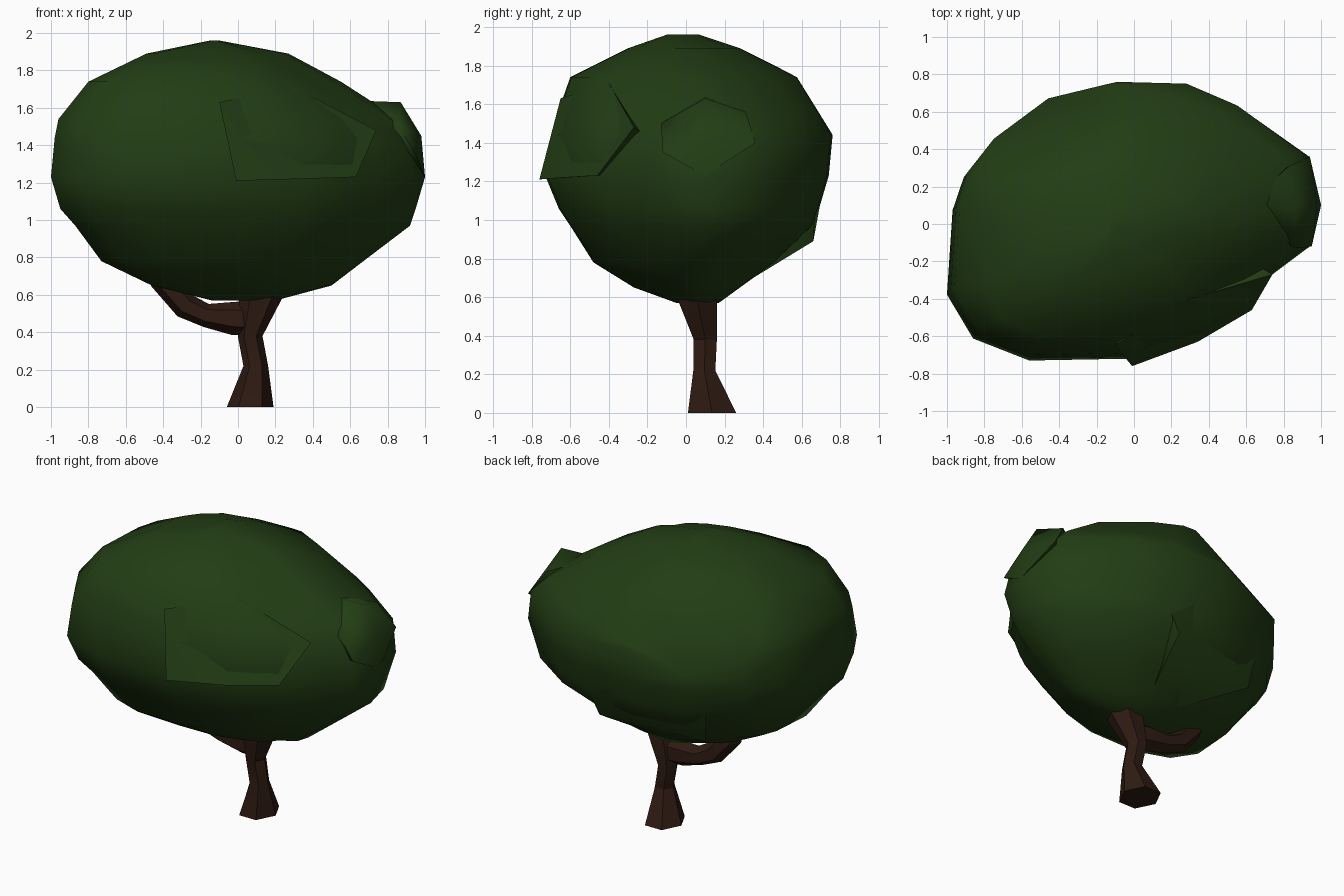
import bpy, bmesh, math


def material(name, color):
    m = bpy.data.materials.new(name)
    m.diffuse_color = (*color, 1)
    return m


LEAF = material("leaf", (0.016, 0.046, 0.007))
BARK = material("bark", (0.028, 0.011, 0.006))


def finish(name, bm, mat, angle):
    bmesh.ops.recalc_face_normals(bm, faces=bm.faces)
    me = bpy.data.meshes.new(name)
    bm.to_mesh(me)
    bm.free()
    me.materials.append(mat)
    me.shade_smooth()
    me.set_sharp_from_angle(angle=math.radians(angle))
    ob = bpy.data.objects.new(name, me)
    bpy.context.collection.objects.link(ob)
    return ob


def loft(rings):
    bm = bmesh.new()
    vs = [[bm.verts.new(p) for p in ring] for ring in rings]
    n = len(vs[0])
    for a, b in zip(vs, vs[1:]):
        for i in range(n):
            j = (i + 1) % n
            bm.faces.new((a[i], a[j], b[j], b[i]))
    bm.faces.new(vs[0])
    bm.faces.new(vs[-1])
    return bm


def clump(name, points):
    bm = bmesh.new()
    for p in points:
        bm.verts.new(p)
    res = bmesh.ops.convex_hull(bm, input=bm.verts)
    junk = {g for g in res["geom_interior"] + res["geom_unused"]
            if isinstance(g, bmesh.types.BMVert)}
    bmesh.ops.delete(bm, geom=list(junk), context='VERTS')
    return finish(name, bm, LEAF, 60)


def limb(name, path):
    # path entries: x, y, z, tilt in degrees, radius across, radius in depth
    rings = []
    for x, y, z, tilt, ra, ry in path:
        t = math.radians(tilt)
        ring = []
        for i in range(6):
            a = math.radians(60 * i)
            u = ra * math.cos(a)
            ring.append((x + u * math.cos(t), y + ry * math.sin(a) / 0.866,
                         z + u * math.sin(t)))
        rings.append(ring)
    return finish(name, loft(rings), BARK, 25)


# Crown: one plan outline scaled to the extents at each height
plan = [(-0.08, 0.75), (0.3, 0.74), (0.58, 0.62), (0.94, 0.36), (1, 0.1),
        (0.95, -0.12), (0.74, -0.28), (0.62, -0.46), (0.34, -0.62), (-0.03, -0.74),
        (-0.56, -0.75), (-0.86, -0.63), (-1, -0.39), (-0.97, 0.07),
        (-0.91, 0.25), (-0.76, 0.44), (-0.46, 0.67)]
# z, x min, x max, y min, y max
levels = [(0.57, -0.14, 0.2, -0.05, 0.17), (0.65, -0.46, 0.5, -0.27, 0.28),
          (0.78, -0.73, 0.67, -0.48, 0.46), (0.97, -0.87, 0.92, -0.6, 0.66),
          (1.06, -0.95, 0.95, -0.66, 0.69), (1.23, -1, 1, -0.73, 0.74),
          (1.44, -0.98, 0.96, -0.70, 0.76), (1.54, -0.96, 0.86, -0.67, 0.7),
          (1.74, -0.8, 0.55, -0.6, 0.58), (1.89, -0.49, 0.27, -0.3, 0.28),
          (1.96, -0.15, -0.1, -0.1, 0.07)]
rings = []
for z, x0, x1, y0, y1 in levels:
    rings.append([((x0 + x1) / 2 + px * (x1 - x0) / 2,
                   (y0 + y1) / 2 + py / 0.75 * (y1 - y0) / 2, z) for px, py in plan])
crown = loft(rings)
# Flattened shoulder at the back left
n = (-0.36, 0.74, 0.57)
cut = bmesh.ops.bisect_plane(crown, geom=crown.verts[:] + crown.edges[:] + crown.faces[:],
                             plane_co=[1.42 * c for c in n], plane_no=n, clear_outer=True)
bmesh.ops.holes_fill(crown, edges=[e for e in crown.edges if e.is_boundary], sides=0)
finish("crown", crown, LEAF, 60)

# Leaf clumps breaking out of the crown
clump("front_clump", [(-0.01, -0.76, 1.21), (0.34, -0.63, 1.22), (0.63, -0.46, 1.23),
                      (-0.1, -0.65, 1.63), (0.74, -0.27, 1.48), (0.3, -0.4, 1.71),
                      (0.3, 0, 1.3)])
clump("right_clump", [(0.6, 0.1, 1.64), (0.87, 0.1, 1.63), (0.83, 0.31, 1.56),
                      (0.86, -0.13, 1.5), (0.98, 0.1, 1.45), (0.94, 0.36, 1.4),
                      (0.95, -0.12, 1.35), (1, 0.1, 1.23), (0.5, 0.1, 1.3)])
clump("back_clump", [(-0.5, 0.5, 0.83), (0.19, 0.66, 0.89), (-0.55, 0.58, 1.24),
                     (0.42, 0.68, 1.32), (0, 0.75, 1.38), (0, 0.2, 1.2),
                     (-0.1, 0.25, 0.64), (0.1, 0.25, 0.64)])

# Trunk leaning into the right branch
limb("trunk", [(0.065, 0.135, 0, 0, 0.125, 0.125), (0.095, 0.095, 0.22, 0, 0.066, 0.057),
               (0.065, 0.10, 0.38, 0, 0.066, 0.06), (0.12, 0.06, 0.58, 0, 0.115, 0.10),
               (0.17, 0.05, 0.72, 0, 0.10, 0.09)])

# Left branch curving up into the crown
limb("left_branch", [(0.07, 0.09, 0.47, 80, 0.09, 0.055), (-0.02, 0.09, 0.475, 80, 0.09, 0.06),
                     (-0.17, 0.09, 0.49, 78, 0.063, 0.06), (-0.28, 0.08, 0.54, 52, 0.07, 0.06),
                     (-0.385, 0.07, 0.66, 10, 0.08, 0.07), (-0.42, 0.06, 0.78, 0, 0.07, 0.06)])
